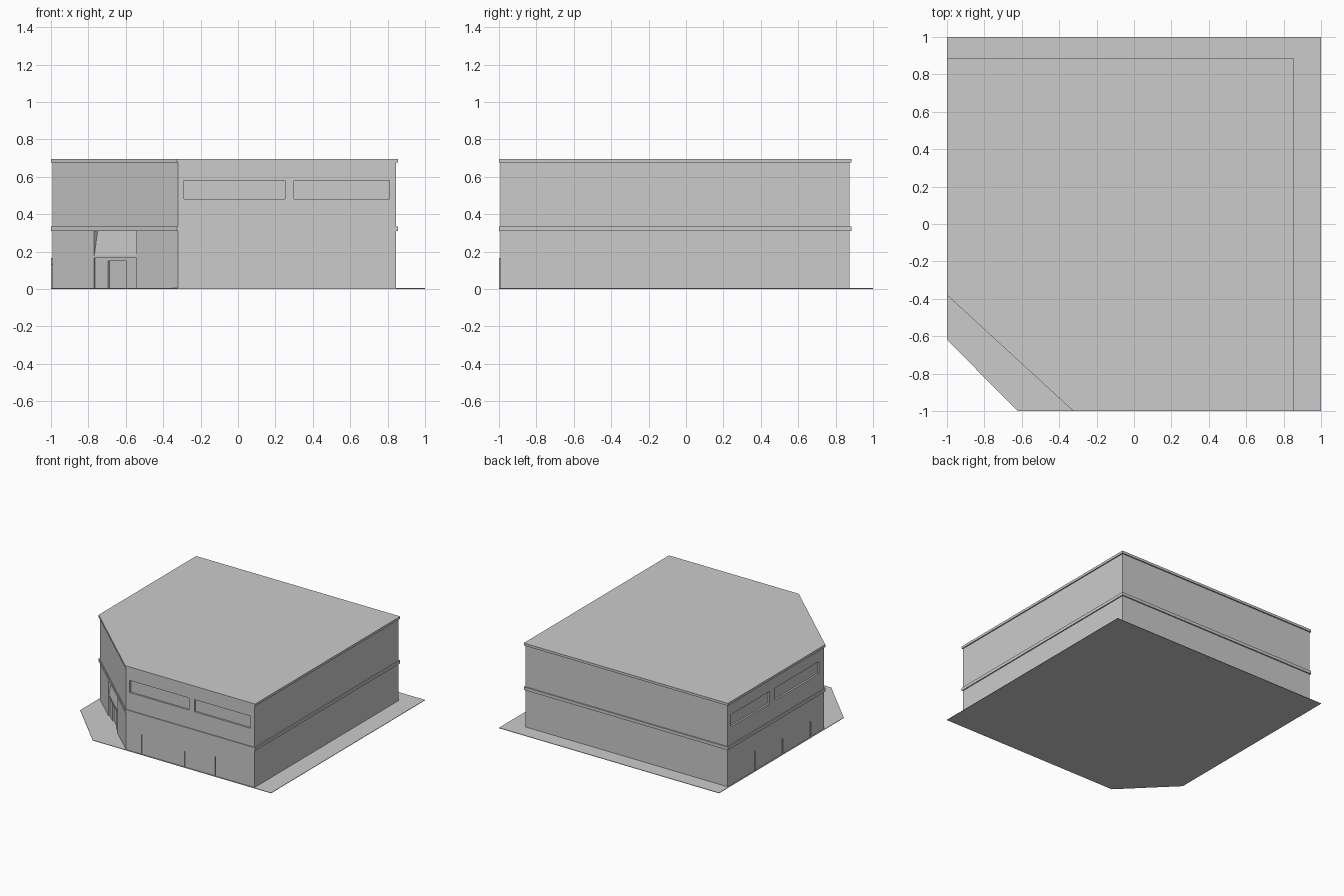
import bpy
import bmesh
from mathutils import Vector

cube = bpy.data.objects.get("Cube")
if cube:
    bpy.data.objects.remove(cube, do_unlink=True)

grey = bpy.data.materials.new("plain_grey")
grey.use_nodes = True
COLOUR = (0.6, 0.6, 0.6, 1)
grey.diffuse_color = COLOUR
grey.node_tree.nodes["Principled BSDF"].inputs["Base Color"].default_value = COLOUR


def extrude(name, ring, offset):
    """Solid made by sweeping a closed ring of points along an offset."""
    bm = bmesh.new()
    face = bm.faces.new([bm.verts.new(p) for p in ring])
    swept = bmesh.ops.extrude_face_region(bm, geom=[face], use_keep_orig=True)
    moved = [g for g in swept["geom"] if isinstance(g, bmesh.types.BMVert)]
    bmesh.ops.translate(bm, verts=moved, vec=offset)
    bmesh.ops.recalc_face_normals(bm, faces=bm.faces)
    mesh = bpy.data.meshes.new(name)
    bm.to_mesh(mesh)
    bm.free()
    mesh.materials.append(grey)
    obj = bpy.data.objects.new(name, mesh)
    bpy.context.collection.objects.link(obj)
    return obj


def slab(name, plan, low, high):
    return extrude(name, [Vector((x, y, low)) for x, y in plan], Vector((0, 0, high - low)))


def on_wall(name, origin, along, start, end, profile):
    """Solid on a wall; the profile holds (depth into wall, height) points."""
    base = Vector((*origin, 0))
    t = Vector((*along, 0)).normalized()
    inward = Vector((-t.y, t.x, 0))
    ring = [base + t * start + inward * d + Vector((0, 0, z)) for d, z in profile]
    return extrude(name, ring, t * (end - start))


def box_profile(near, far, low, high):
    return [(near, low), (far, low), (far, high), (near, high)]


# Plans of the plot, the walls and the slightly wider floor bands
plot = [(-1, -0.62), (-0.62, -1), (1, -1), (1, 1), (-1, 1)]
wall_plan = [(-0.992, -0.378), (-0.322, -0.993), (0.846, -0.993), (0.846, 0.875), (-0.992, 0.875)]
band_plan = [(-1, -0.38), (-0.325, -1), (0.855, -1), (0.855, 0.885), (-1, 0.885)]

slab("ground_plate", plot, 0, 0.004)
walls = slab("building_walls", wall_plan, 0, 0.685)
slab("middle_band", band_plan, 0.31, 0.335)
slab("roof_band", band_plan, 0.675, 0.695)

# Wall frames: a starting point and a direction along the wall
FRONT = ((0, -0.993), (1, 0))
SIDE = ((-0.992, 0), (0, -1))
CORNER = ((-0.992, -0.378), (0.67, -0.615))

# Openings cut into the walls
openings = []
window = box_profile(-0.05, 0.015, 0.48, 0.58)
for wall, start, end in [(FRONT, -0.29, 0.25), (FRONT, 0.3, 0.81),
                         (SIDE, -0.83, -0.33), (SIDE, -0.26, 0.31)]:
    openings.append(on_wall("window_cutter", *wall, start, end, window))

# Corner entrance: sloped window above a recessed doorway
sloped = [(-0.05, 0.178), (0.004, 0.178), (0.03, 0.31), (-0.05, 0.31)]
openings.append(on_wall("sloped_window_cutter", *CORNER, 0.3, 0.61, sloped))
openings.append(on_wall("doorway_cutter", *CORNER, 0.3, 0.61, box_profile(-0.05, 0.01, -0.05, 0.165)))
openings.append(on_wall("door_cutter", *CORNER, 0.395, 0.525, box_profile(-0.05, 0.022, -0.05, 0.15)))

bpy.context.view_layer.objects.active = walls
for cutter in openings:
    cutter.hide_render = True
    cut = walls.modifiers.new("opening", "BOOLEAN")
    cut.operation = "DIFFERENCE"
    cut.solver = "EXACT"
    cut.object = cutter
    bpy.ops.object.modifier_apply(modifier=cut.name)
    bpy.data.objects.remove(cutter, do_unlink=True)

# Thin upright fins at the foot of the street walls
for wall, place, height in [(FRONT, -0.18, 0.165), (FRONT, 0.21, 0.13), (FRONT, 0.49, 0.165),
                            (SIDE, -0.53, 0.165), (SIDE, -0.17, 0.13), (SIDE, 0.196, 0.13)]:
    on_wall("wall_fin", *wall, place, place + 0.003, box_profile(-0.007, 0.004, 0, height))
